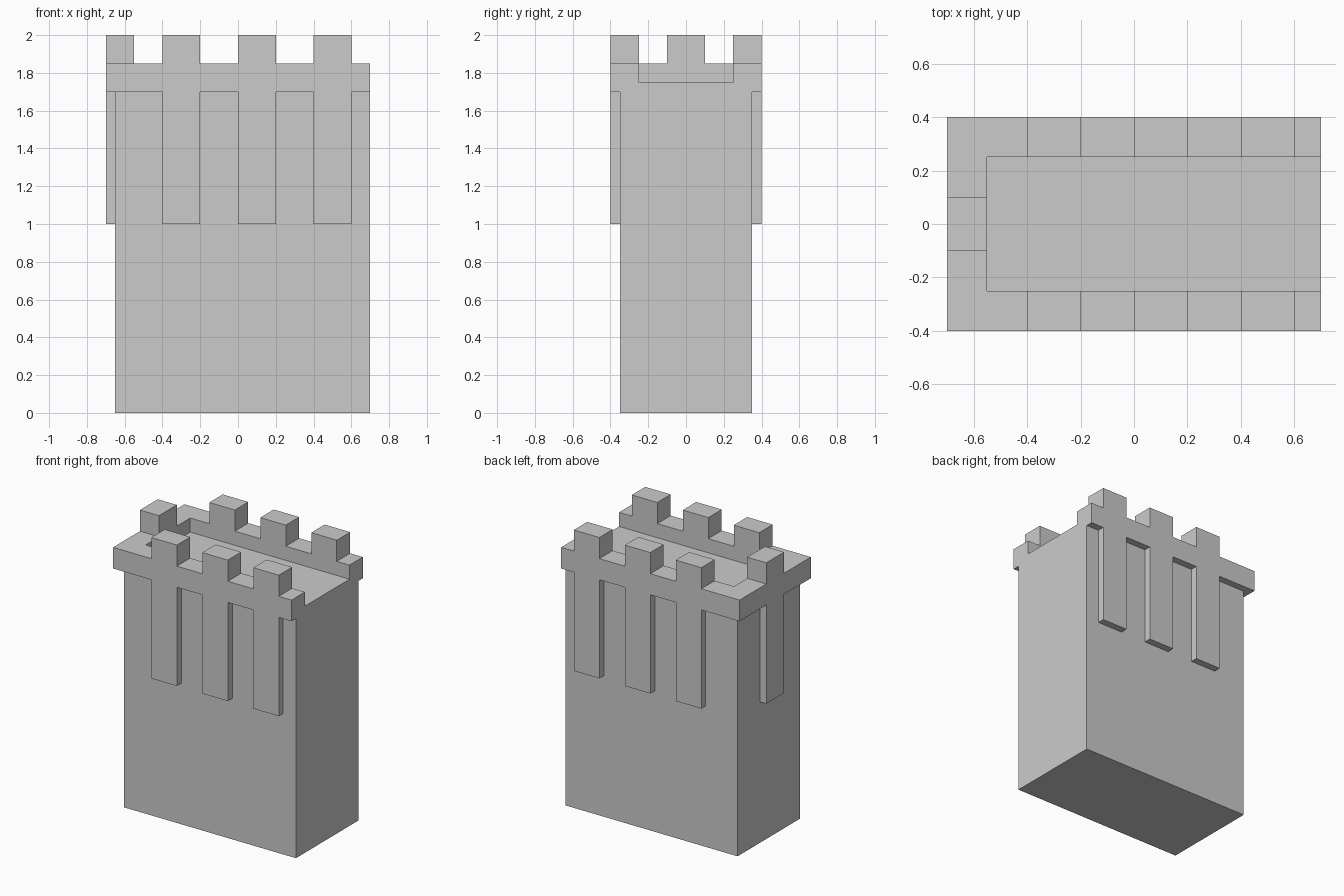
import bpy, bmesh
from mathutils import Vector

if "Cube" in bpy.data.objects:
    bpy.data.objects.remove(bpy.data.objects["Cube"])


def finish(name, bm):
    bmesh.ops.recalc_face_normals(bm, faces=bm.faces)
    return bm


def link(name, bm):
    mesh = bpy.data.meshes.new(name)
    bm.to_mesh(mesh)
    bm.free()
    obj = bpy.data.objects.new(name, mesh)
    bpy.context.collection.objects.link(obj)
    return obj


def box(name, x, y, z, hidden=()):
    """Box from axis ranges; faces whose normals are in hidden touch another part and are left out."""
    bm = bmesh.new()
    bmesh.ops.create_cube(bm, size=1)
    bm.normal_update()
    drop = [f for f in bm.faces if any(f.normal.dot(Vector(h)) > 0.9 for h in hidden)]
    bmesh.ops.delete(bm, geom=drop, context='FACES')
    for v in bm.verts:
        v.co = [(r[0] + r[1]) / 2 + c * (r[1] - r[0]) for r, c in zip((x, y, z), v.co)]
    return link(name, bm)


def prism(name, outline, z0, z1):
    """Vertical extrusion of a plan outline."""
    bm = bmesh.new()
    face = bm.faces.new([bm.verts.new((px, py, z0)) for px, py in outline])
    new = bmesh.ops.extrude_face_region(bm, geom=[face], use_keep_orig=True)['geom']
    for v in new:
        if isinstance(v, bmesh.types.BMVert):
            v.co.z = z1
    bmesh.ops.recalc_face_normals(bm, faces=bm.faces)
    return link(name, bm)


UP, DOWN = (0, 0, 1), (0, 0, -1)

# Wall body and the walkway floor between the parapets (open at the right end)
box("wall_body", (-0.65, 0.7), (-0.35, 0.35), (0, 1.7), [UP])
box("walkway_floor", (-0.55, 0.7), (-0.25, 0.25), (1.7, 1.75),
    [DOWN, (-1, 0, 0), (0, 1, 0), (0, -1, 0)])

# U-shaped overhanging parapet
prism("parapet", [(0.7, -0.4), (0.7, -0.25), (-0.55, -0.25), (-0.55, 0.25),
                  (0.7, 0.25), (0.7, 0.4), (-0.7, 0.4), (-0.7, -0.4)], 1.7, 1.85)

# Merlons with supporting pilasters along the front and back
for label, s in (("front", -1), ("back", 1)):
    for i, x0 in enumerate((-0.4, 0.0, 0.4), 1):
        span = (x0, x0 + 0.2)
        box(f"{label}_merlon_{i}", span, sorted((s * 0.25, s * 0.4)), (1.85, 2.0), [DOWN])
        box(f"{label}_pilaster_{i}", span, sorted((s * 0.35, s * 0.4)), (1.0, 1.7),
            [UP, (0, -s, 0)])

# Left end merlon and pilaster
box("left_merlon", (-0.7, -0.55), (-0.1, 0.1), (1.85, 2.0), [DOWN])
box("left_pilaster", (-0.7, -0.65), (-0.1, 0.1), (1.0, 1.7), [UP, (1, 0, 0)])
